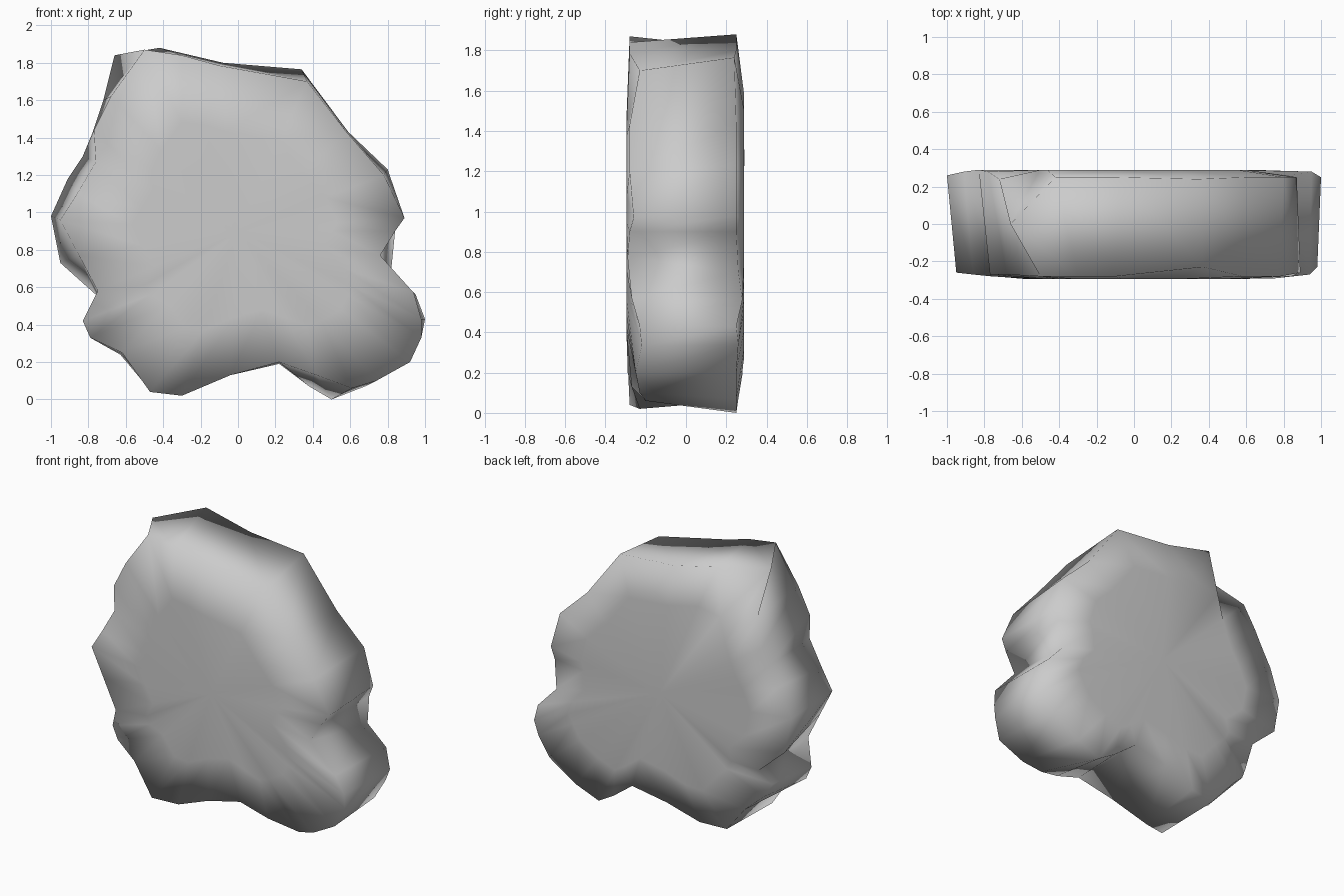
import bpy
import bmesh

# Remove the default cube only
default_cube = bpy.data.objects.get("Cube")
if default_cube:
    bpy.data.objects.remove(default_cube, do_unlink=True)

# Matching rims of the two broad faces, running from the upper left corner,
# down the left side, along the base and up the right side
FRONT_RIM = [
    (-.5, -.28, 1.87), (-.68, -.27, 1.62), (-.77, -.27, 1.44),
    (-.76, -.28, 1.27), (-.86, -.27, 1.1), (-.95, -.26, .96),
    (-.85, -.27, .77), (-.75, -.28, .58), (-.83, -.2, .42),
    (-.79, -.2, .33), (-.62, -.26, .25), (-.47, -.28, .04),
    (-.3, -.23, .02), (-.04, -.27, .13), (.22, -.29, .2),
    (.42, -.27, .13), (.61, -.2, .06), (.74, -.23, .1),
    (.92, -.25, .2), (.98, -.22, .33), (.98, -.23, .43),
    (.94, -.27, .57), (.76, -.29, .77), (.84, -.28, .9),
    (.89, -.26, .97), (.78, -.28, 1.2), (.58, -.28, 1.43),
    (.37, -.23, 1.7), (-.1, -.28, 1.785), (-.3, -.28, 1.84),
]
BACK_RIM = [
    (-.66, 0, 1.84), (-.72, .24, 1.6), (-.78, .28, 1.42),
    (-.83, .29, 1.3), (-.91, .28, 1.18), (-1, .26, .98),
    (-.95, .27, .73), (-.76, .28, .56), (-.79, .17, .43),
    (-.74, .2, .34), (-.63, .25, .24), (-.47, .22, .05),
    (-.28, .25, .06), (-.04, .27, .14), (.22, .28, .19),
    (.38, .26, .07), (.5, .25, 0), (.68, .25, .07),
    (.88, .25, .2), (.96, .26, .34), (1, .25, .43),
    (.95, .28, .56), (.82, .26, .7), (.84, .25, .9),
    (.87, .25, .98), (.8, .25, 1.23), (.59, .25, 1.43),
    (.34, .24, 1.765), (-.08, .25, 1.8), (-.42, .25, 1.88),
]
CENTRE_Z = .9


def make_material(name, colour):
    material = bpy.data.materials.new(name)
    material.use_nodes = True
    material.diffuse_color = colour
    shader = material.node_tree.nodes["Principled BSDF"]
    shader.inputs["Base Color"].default_value = colour
    shader.inputs["Roughness"].default_value = .9
    return material


def bridge(bm, ring_a, ring_b):
    """Join two rings of equal length with a band of quads."""
    count = len(ring_a)
    for i in range(count):
        j = (i + 1) % count
        bm.faces.new((ring_a[i], ring_a[j], ring_b[j], ring_b[i]))


def add_broad_face(bm, rim, depth, scale):
    """Close a rim with a gentle dome: a shrunk ring around a middle point."""
    ring = [
        bm.verts.new((v.co.x * scale, depth,
                      CENTRE_Z + (v.co.z - CENTRE_Z) * scale))
        for v in rim
    ]
    bridge(bm, rim, ring)
    middle = bm.verts.new((0, depth, CENTRE_Z))
    for i, vertex in enumerate(ring):
        bm.faces.new((vertex, ring[(i + 1) % len(ring)], middle))


# Rugged slab: edge wall between the rims, then the front and back faces
bm = bmesh.new()
front_rim = [bm.verts.new(point) for point in FRONT_RIM]
back_rim = [bm.verts.new(point) for point in BACK_RIM]
bridge(bm, front_rim, back_rim)
add_broad_face(bm, front_rim, -.295, .6)
add_broad_face(bm, back_rim, .288, .7)
bmesh.ops.recalc_face_normals(bm, faces=bm.faces)
for face in bm.faces:
    face.smooth = True

mesh = bpy.data.meshes.new("rock_slab")
bm.to_mesh(mesh)
bm.free()
mesh.materials.append(make_material("stone grey", (.6, .6, .6, 1)))
rock_slab = bpy.data.objects.new("rock_slab", mesh)
bpy.context.collection.objects.link(rock_slab)
